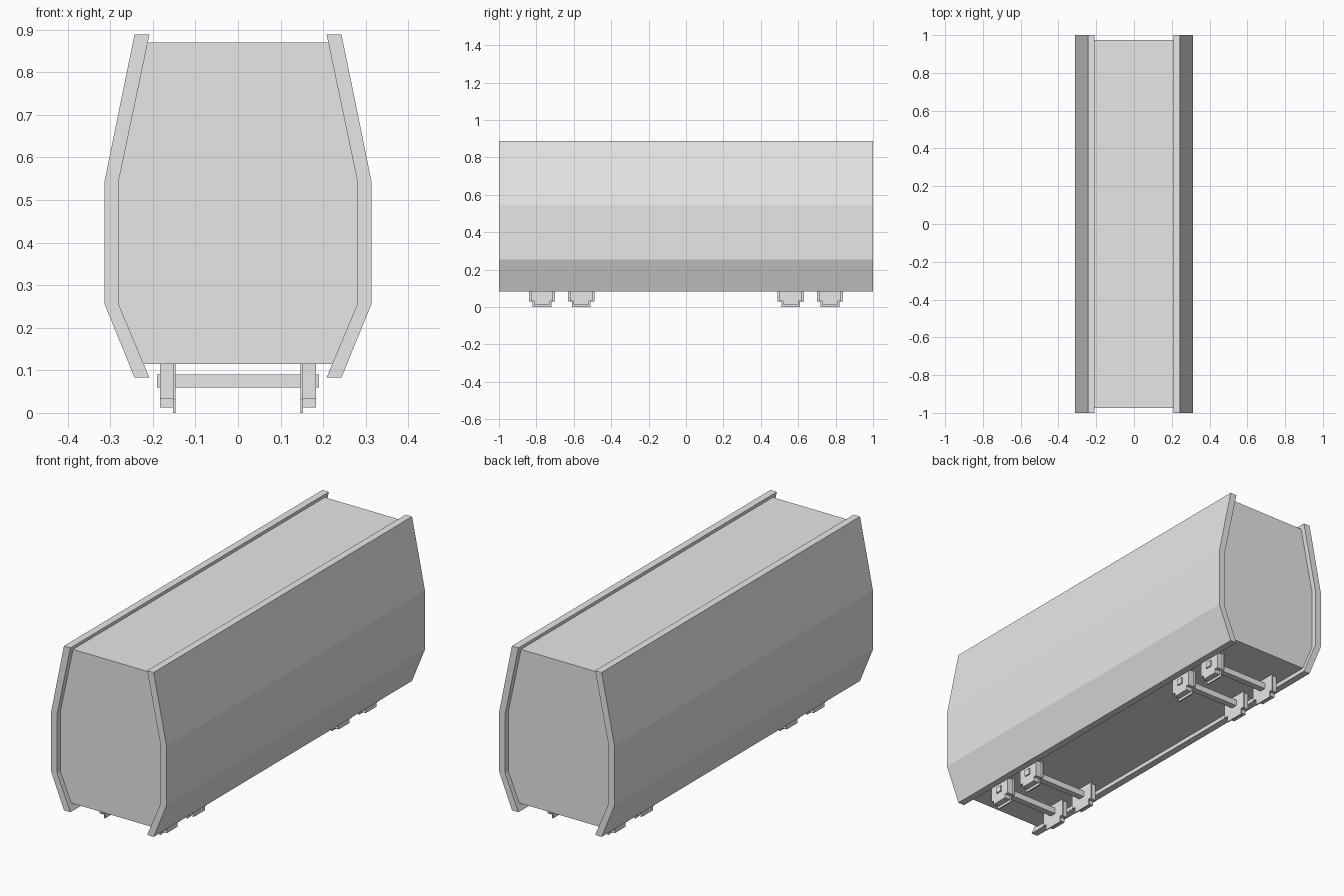
import bpy, bmesh

if "Cube" in bpy.data.objects:
    bpy.data.objects.remove(bpy.data.objects["Cube"])

grey = bpy.data.materials.new("plain_grey")
grey.diffuse_color = (0.8, 0.8, 0.8, 1)
grey.use_nodes = True
grey.node_tree.nodes["Principled BSDF"].inputs["Base Color"].default_value = grey.diffuse_color


def finish(name, bm):
    bmesh.ops.recalc_face_normals(bm, faces=bm.faces)
    me = bpy.data.meshes.new(name)
    bm.to_mesh(me)
    bm.free()
    me.materials.append(grey)
    ob = bpy.data.objects.new(name, me)
    bpy.context.collection.objects.link(ob)
    return ob


def prism(bm, pts, axis_vec, place):
    """Extrude a closed outline; returns the two cap faces."""
    face = bm.faces.new([bm.verts.new(place(a, b)) for a, b in pts])
    ret = bmesh.ops.extrude_face_region(bm, geom=[face], use_keep_orig=True)
    vs = [g for g in ret["geom"] if isinstance(g, bmesh.types.BMVert)]
    bmesh.ops.translate(bm, verts=vs, vec=axis_vec)
    cap = [g for g in ret["geom"] if isinstance(g, bmesh.types.BMFace)][0]
    return face, cap


# Main body: six-sided tube slightly shorter than the side walls
half = [(0.2214, 0.115), (0.28, 0.255), (0.28, 0.545), (0.2118, 0.87)]
outline = half + [(-x, z) for x, z in reversed(half)]
bm = bmesh.new()
prism(bm, outline, (0, 1.95, 0), lambda x, z: (x, -0.975, z))
finish("carriage_body", bm)

# Side walls: bent thick panels with two recessed doors each
OUTER = [(0.243, 0.083), (0.313, 0.255), (0.313, 0.26), (0.313, 0.545),
         (0.2745, 0.735), (0.243, 0.888)]
INNER = [(0.208, 0.888), (0.28, 0.545), (0.28, 0.255), (0.208, 0.083)]
STATIONS = [-1, -0.86, -0.67, 0.67, 0.86, 1]
for side, label in ((1, "right"), (-1, "left")):
    bm = bmesh.new()
    loop = OUTER + INNER
    n = len(loop)
    rings = [[bm.verts.new((side * x, y, z)) for x, z in loop] for y in STATIONS]
    doors = []
    for j in range(len(STATIONS) - 1):
        for i in range(n):
            k = (i + 1) % n
            f = bm.faces.new((rings[j][i], rings[j][k], rings[j + 1][k], rings[j + 1][i]))
            if j in (1, 3) and i in (2, 3):
                doors.append(f)
    bm.faces.new(rings[0])
    bm.faces.new(rings[-1])
    bmesh.ops.recalc_face_normals(bm, faces=bm.faces)
    # push the door panels inward
    ret = bmesh.ops.extrude_face_region(bm, geom=doors)
    vs = [g for g in ret["geom"] if isinstance(g, bmesh.types.BMVert)]
    bmesh.ops.translate(bm, verts=vs, vec=(-side * 0.01, 0, 0))
    finish(label + "_side_wall", bm)


def stepped(a, b, c, d):
    """Blocky round outline: wide arms (a x b) crossed with tall arms (c x d)."""
    q = [(a, b), (c, b), (c, d)]
    return (q + [(-y, z) for y, z in reversed(q)] + [(-y, -z) for y, z in q]
            + [(y, -z) for y, z in reversed(q)])


# Wheel sets: axle, flanges and dished treads
ZC = 0.075
for num, yc in enumerate((-0.77, -0.56, 0.56, 0.77)):
    bm = bmesh.new()
    sq = [(-0.016, -0.015), (0.016, -0.015), (0.016, 0.015), (-0.016, 0.015)]
    prism(bm, sq, (0.38, 0, 0), lambda y, z: (-0.19, yc + y, ZC + z))
    finish("axle_%d" % (num + 1), bm)
    for s, label in ((1, "right"), (-1, "left")):
        bm = bmesh.new()
        prism(bm, stepped(0.07, 0.045, 0.05, 0.075), (s * 0.006, 0, 0),
              lambda y, z: (s * 0.147, yc + y, ZC + z))
        _, cap = prism(bm, stepped(0.06, 0.042, 0.042, 0.062), (s * 0.03, 0, 0),
                       lambda y, z: (s * 0.153, yc + y, ZC + z))
        bmesh.ops.recalc_face_normals(bm, faces=bm.faces)
        # dish in the outer face of the tread
        bmesh.ops.inset_region(bm, faces=[cap], thickness=0.014, use_even_offset=True)
        ret = bmesh.ops.extrude_face_region(bm, geom=[cap])
        vs = [g for g in ret["geom"] if isinstance(g, bmesh.types.BMVert)]
        bmesh.ops.translate(bm, verts=vs, vec=(-s * 0.016, 0, 0))
        finish("wheel_%s_%d" % (label, num + 1), bm)
